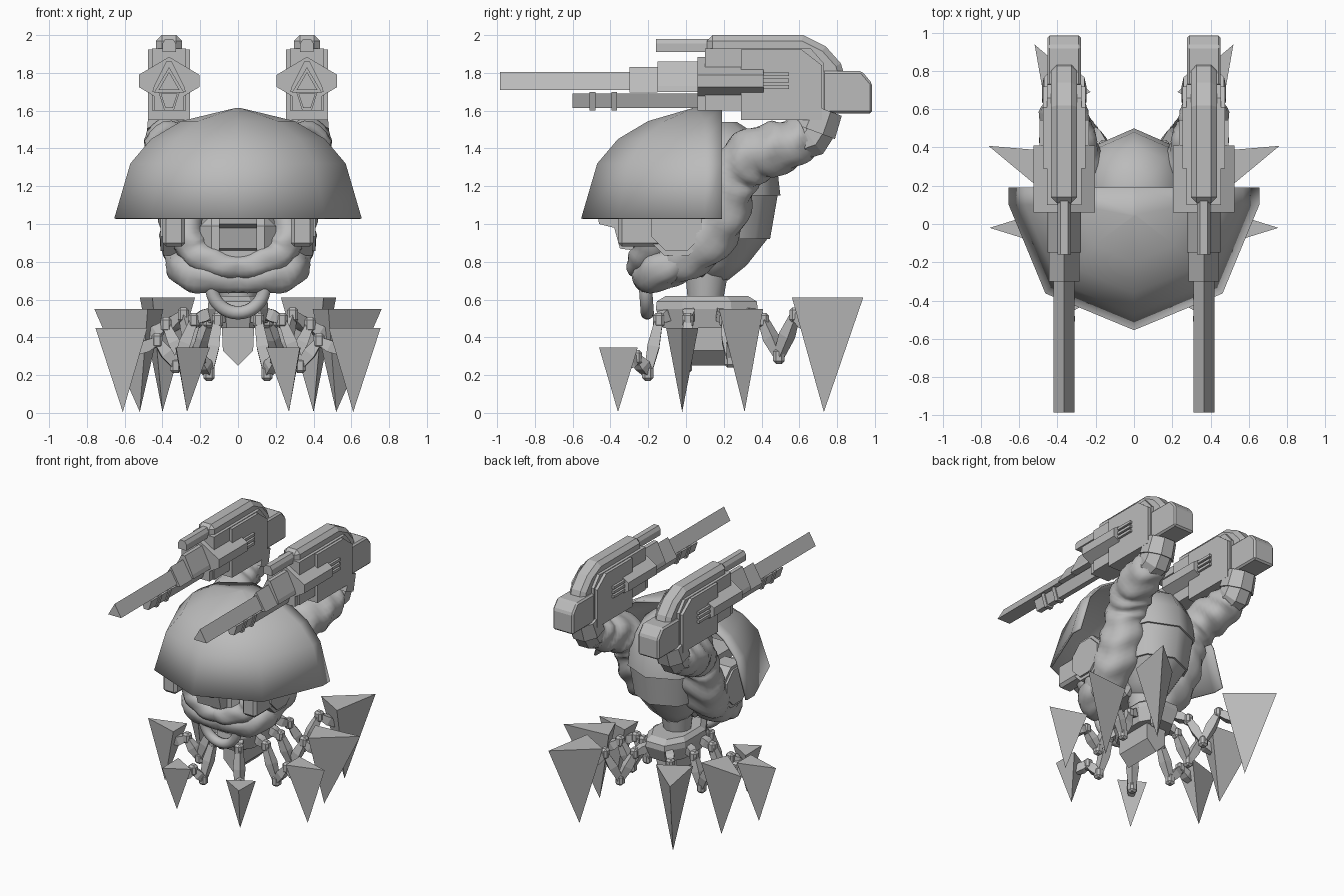
import bpy, bmesh, math
from mathutils import Vector

if "Cube" in bpy.data.objects:
    bpy.data.objects.remove(bpy.data.objects["Cube"])

grey = bpy.data.materials.new("plain grey")
grey.diffuse_color = (0.5, 0.5, 0.5, 1)
grey.use_nodes = True
grey.node_tree.nodes["Principled BSDF"].inputs["Base Color"].default_value = grey.diffuse_color


def make(name, verts, faces, mirror=False, bevel=0, smooth=0, shell=0):
    me = bpy.data.meshes.new(name)
    me.from_pydata([tuple(v) for v in verts], [], faces)
    bm = bmesh.new()
    bm.from_mesh(me)
    bmesh.ops.recalc_face_normals(bm, faces=bm.faces)
    bm.to_mesh(me)
    bm.free()
    me.materials.append(grey)
    if smooth:
        me.shade_smooth()
        me.set_sharp_from_angle(angle=math.radians(smooth))
    ob = bpy.data.objects.new(name, me)
    bpy.context.collection.objects.link(ob)
    if shell:
        m = ob.modifiers.new("shell", 'SOLIDIFY')
        m.thickness = shell
    if bevel:
        m = ob.modifiers.new("bevel", 'BEVEL')
        m.width, m.segments = bevel, 1
    if mirror:
        ob.modifiers.new("mirror", 'MIRROR')
    return ob


def prism(name, pts, axis, a, b, mirror=True, bevel=0):
    """Extrude a 2D outline along an axis from a to b."""
    put = {'x': lambda u, v, t: (t, u, v), 'y': lambda u, v, t: (u, t, v),
           'z': lambda u, v, t: (u, v, t)}[axis]
    n = len(pts)
    verts = [put(u, v, a) for u, v in pts] + [put(u, v, b) for u, v in pts]
    faces = [tuple(range(n)), tuple(range(n, 2 * n))]
    faces += [(i, (i + 1) % n, n + (i + 1) % n, n + i) for i in range(n)]
    return make(name, verts, faces, mirror, bevel)


def rect(u0, u1, v0, v1):
    return [(u0, v0), (u1, v0), (u1, v1), (u0, v1)]


def rings_mesh(name, rings, **kw):
    n = len(rings[0])
    verts = [p for r in rings for p in r]
    faces = [tuple(range(n)), tuple(range(len(verts) - n, len(verts)))]
    for k in range(len(rings) - 1):
        for i in range(n):
            j = (i + 1) % n
            faces.append((k * n + i, k * n + j, (k + 1) * n + j, (k + 1) * n + i))
    return make(name, verts, faces, **kw)


def tube(name, path, sides=8, sub=1, ripple=0, mirror=True, smooth=0):
    """Sweep a round section along points (x, y, z, radius), with optional muscle ripples."""
    P = [Vector(p) for p in path]
    pts = []
    for i in range(len(P) - 1):
        a, b, c, d = P[max(i - 1, 0)], P[i], P[i + 1], P[min(i + 2, len(P) - 1)]
        for s in range(sub):
            t = s / sub
            pts.append(b * 1.0 + ((c - a) * t + (2 * a - 5 * b + 4 * c - d) * t * t
                                  + (3 * b - a - 3 * c + d) * t ** 3) * 0.5)
    pts.append(P[-1])
    rings = []
    for i, p in enumerate(pts):
        d = (pts[min(i + 1, len(pts) - 1)] - pts[max(i - 1, 0)]).xyz.normalized()
        side = d.cross(Vector((0, 0, 1)) if abs(d.z) < 0.9 else Vector((0, 1, 0)))
        if rings:
            side = last - d * last.dot(d)
        side.normalize()
        last = side.copy()
        up = d.cross(side)
        ring = []
        for k in range(sides):
            a = 2 * math.pi * (k + 0.5) / sides
            r = p.w * (1 + ripple * math.sin(i * 1.15 + 2 * math.sin(2 * a)) + ripple * 0.5 * math.cos(5 * a))
            ring.append(p.xyz + (side * math.cos(a) + up * math.sin(a)) * r)
        rings.append(ring)
    return rings_mesh(name, rings, mirror=mirror, smooth=smooth)


# Half-octagon dome shell over the front
prof = [(0.655, 1.03), (0.57, 1.32), (0.46, 1.45), (0.3, 1.545), (0.01, 1.615)]
verts, faces = [], []
for r, z in prof:
    cy = 0.1 if r > 0.2 else 0.05
    verts.append((-r, 0.19, z))
    verts += [(r * math.cos(math.radians(a)), cy + r * math.sin(math.radians(a)), z) for a in range(180, 361, 45)]
    verts.append((r, 0.19, z))
for k in range(len(prof) - 1):
    faces += [(k * 7 + i, k * 7 + i + 1, k * 7 + i + 8, k * 7 + i + 7) for i in range(6)]
o = 7 * (len(prof) - 1)
faces.append(tuple(range(o, o + 7)))
make("dome_shell", verts, faces, smooth=50, shell=0.015)

# Octagonal rear torso with stepped bands
bands = [(0.70, 0.13, 0.09), (0.78, 0.15, 0.17), (0.92, 0.17, 0.26), (0.92, 0.17, 0.275), (1.15, 0.18, 0.305),
         (1.15, 0.18, 0.32), (1.32, 0.18, 0.30), (1.45, 0.17, 0.24), (1.54, 0.15, 0.12)]
rings_mesh("rear_torso", [[(0.95 * r * math.sin(k * math.pi / 4), cy + r * math.cos(k * math.pi / 4), z)
                           for k in range(8)] for z, cy, r in bands], smooth=50)
tube("waist", [(0, 0.1, 0.55, 0.09), (0, 0.11, 0.76, 0.12)], 12, mirror=False, smooth=50)

# Chest pieces under the dome
prism("chest_core", rect(-0.28, 0.15, 0.72, 1.05), 'x', -0.2, 0.2, False, 0.06)
prism("chest_front", [(-0.47, 1.06), (-0.46, 1.0), (-0.38, 0.98), (-0.35, 0.87), (-0.2, 0.85), (-0.2, 1.06)],
      'x', -0.1, 0.1, False)
prism("chest_side_plate", rect(-0.36, -0.1, 0.88, 1.06), 'x', 0.28, 0.40, True, 0.02)
for nm, r, x in (("hip_disc", 0.17, 0.395), ("hip_disc_cap", 0.145, 0.41)):
    prism(nm, [(-0.05 + r * math.cos((k + .5) * math.pi / 4), 0.99 + r * math.sin((k + .5) * math.pi / 4))
               for k in range(8)], 'x', 0.25, x)

# Muscular arms, front straps and hanging ring
tube("arm", [(0.2, -0.12, 0.74, 0.09), (0.25, -0.04, 0.81, 0.13), (0.26, 0.1, 0.92, 0.15), (0.27, 0.19, 1.08, 0.15),
             (0.28, 0.25, 1.25, 0.14), (0.32, 0.36, 1.36, 0.145), (0.36, 0.52, 1.41, 0.135),
             (0.365, 0.64, 1.46, 0.11)], 20, 6, 0.07, smooth=50)
tube("front_muscle", [(0.27, -0.12, 1.08, 0.08), (0.27, -0.18, 0.95, 0.085), (0.22, -0.2, 0.85, 0.085),
                      (0.1, -0.24, 0.79, 0.075), (-0.03, -0.24, 0.77, 0.06)], 16, 5, 0.07, smooth=50)
tube("lower_muscle", [(0.3, -0.02, 0.82, 0.08), (0.27, -0.13, 0.76, 0.1), (0.17, -0.19, 0.72, 0.09),
                      (-0.02, -0.2, 0.71, 0.07)], 16, 5, 0.07, smooth=50)
tube("hanging_ring", [(0.14 * math.cos(a), -0.215 - 0.01 * math.sin(a), 0.67 + 0.14 * math.sin(a), 0.036)
                      for a in [math.radians(170 + i * 20) for i in range(11)]], 12, 2, mirror=False, smooth=50)

# Elbow cuffs joining arms to guns
tube("elbow_cuff_lower", [(0.365, 0.57, 1.42, 0.1), (0.365, 0.66, 1.455, 0.115), (0.365, 0.7, 1.52, 0.11)], 8)
tube("elbow_cuff_upper", [(0.365, 0.68, 1.49, 0.125), (0.365, 0.725, 1.61, 0.115)], 8)

# Guns
C = 0.365
prism("gun_top_band", [(0.11, 2.0), (0.62, 2.0), (0.74, 1.94), (0.82, 1.85), (0.85, 1.75), (0.7, 1.62), (0.11, 1.62)],
      'x', C - 0.068, C + 0.068, True, 0.03)
prism("gun_body", [(0.1, 1.60), (0.29, 1.60), (0.29, 1.55), (0.73, 1.55), (0.73, 1.85), (0.66, 1.93), (0.1, 1.93)],
      'x', C - 0.09, C + 0.09)
prism("gun_side_plate", [(0.29, 1.55), (0.72, 1.55), (0.72, 1.84), (0.61, 1.925), (0.29, 1.925)],
      'x', C - 0.112, C + 0.112)
prism("gun_rear_block", [(0.72, 1.585), (0.985, 1.585), (0.985, 1.745), (0.93, 1.81), (0.72, 1.81)],
      'x', C - 0.088, C + 0.088, True, 0.012)
prism("gun_pod", [(C - 0.16, 1.725), (C - 0.16, 1.79), (C, 1.885), (C + 0.16, 1.79), (C + 0.16, 1.725), (C, 1.63)],
      'y', 0.06, 0.41)
prism("gun_under_block", rect(0.06, 0.29, 1.60, 1.70), 'x', C - 0.08, C + 0.08)
for i in range(3):
    prism("gun_vent", rect(0.41, 0.545, 1.715 + i * 0.034, 1.735 + i * 0.034), 'x', C - 0.13, C + 0.13)


def tri(w, lo, hi):
    return [(C - w, lo), (C + w, lo), (C, hi)]


prism("long_barrel", tri(0.055, 1.71, 1.805), 'y', -0.985, 0.0)
prism("barrel_collar", tri(0.08, 1.695, 1.83), 'y', -0.3, -0.15)
prism("barrel_base", [(C - 0.088, 1.70), (C + 0.088, 1.70), (C + 0.08, 1.73), (C + 0.015, 1.86),
                      (C - 0.015, 1.86), (C - 0.08, 1.73)], 'y', -0.15, 0.08)
low = [(C - 0.045, 1.69), (C + 0.045, 1.69), (C + 0.02, 1.615), (C - 0.02, 1.615)]
prism("lower_barrel", low, 'y', -0.6, 0.08)
for y in (-0.51, -0.395):
    prism("lower_barrel_ring", [(C + (u - C) * 1.25, 1.66 + (v - 1.66) * 1.3) for u, v in low], 'y', y, y + 0.03)
prism("top_barrel", [(C - 0.036, 1.91), (C + 0.036, 1.91), (C + 0.036, 1.955), (C + 0.02, 1.98),
                     (C - 0.02, 1.98), (C - 0.036, 1.955)], 'y', -0.16, 0.12)

# Hub and keel
hub = [(-0.07, -0.16), (0.07, -0.16), (0.16, -0.02), (0.16, 0.24), (0.08, 0.38), (-0.08, 0.38),
       (-0.16, 0.24), (-0.16, -0.02)]
rings_mesh("hub", [[(x * s, 0.11 + (y - 0.11) * s, z) for x, y in hub]
                   for s, z in ((0.85, 0.45), (1.0, 0.55), (0.98, 0.59), (0.8, 0.62))])
prism("keel", [(-0.09, 0.56), (0.09, 0.56), (0.08, 0.33), (0, 0.25), (-0.08, 0.33)], 'y', -0.06, 0.24, False)

# Legs: (tip xy, outward xy, top height, outer reach, half width, inset, hip xy, low z)
legs = [((0.27, -0.36), (0.5, -0.87), 0.345, 0.115, 0.105, 0.06, (0.06, -0.08), 0.18),
        ((0.61, -0.02), (1.0, 0.0), 0.45, 0.145, 0.085, 0.13, (0.13, 0.02), 0.22),
        ((0.52, 0.31), (0.93, 0.38), 0.55, 0.26, 0.11, 0.09, (0.13, 0.18), 0.25),
        ((0.40, 0.73), (0.5, 0.87), 0.61, 0.24, 0.13, 0.12, (0.08, 0.32), 0.27)]
for tip, out, top, reach, w, inset, hip, lowz in legs:
    t, d = Vector((*tip, 0)), Vector((*out, 0)).normalized()
    s = Vector((-d.y, d.x, 0))
    up = Vector((0, 0, top))
    make("leg_spike", [t + Vector((0, 0, 0.005)), t + d * reach + up, t - d * inset + s * w + up,
                       t - d * inset - s * w + up], [(0, 1, 2), (0, 2, 3), (0, 3, 1), (1, 2, 3)], True)
    h = Vector((*hip, 0.54))
    end = t - d * inset * 0.5 + Vector((0, 0, top * 0.72))
    flat = Vector((end.x - h.x, end.y - h.y, 0))
    joints = [h, h + flat * 0.25 + Vector((0, 0, -0.05)), h + flat * 0.48, h + flat * 0.72, end]
    joints[2].z, joints[3].z = lowz + 0.03, top * 0.85
    for a, b in zip(joints, joints[1:]):
        tube("leg_segment", [(*a, 0.03), (*(a.lerp(b, 0.5)), 0.045), (*b, 0.028)], 4)
    for j in joints[1:4]:
        prism("leg_joint", rect(j.x - 0.03, j.x + 0.03, j.y - 0.03, j.y + 0.03), 'z', j.z - 0.04, j.z + 0.04, True, 0.015)
